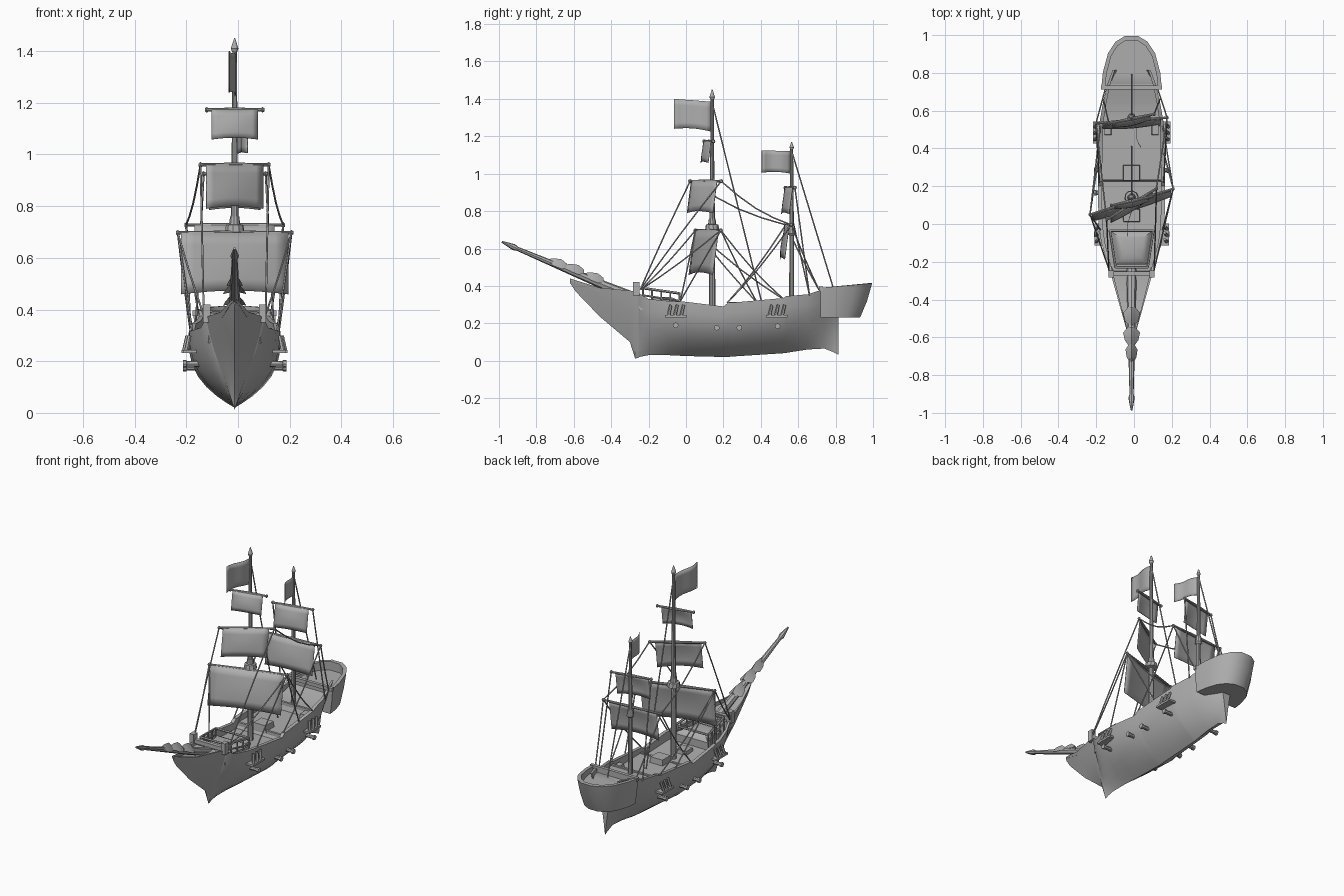
import bpy
import math
from mathutils import Vector

cube = bpy.data.objects.get("Cube")
if cube:
    bpy.data.objects.remove(cube)

CX = -0.013  # the ship's centreline
grey = bpy.data.materials.new("plain grey")
grey.use_nodes = True
grey.diffuse_color = (0.42, 0.42, 0.42, 1)
grey.node_tree.nodes["Principled BSDF"].inputs["Base Color"].default_value = (0.42, 0.42, 0.42, 1)
parts = []


def make(name, verts, faces):
    me = bpy.data.meshes.new(name)
    me.from_pydata([tuple(v) for v in verts], [], faces)
    me.materials.append(grey)
    ob = bpy.data.objects.new(name, me)
    ob.location.x = CX
    bpy.context.collection.objects.link(ob)
    parts.append(ob)
    return ob


def loft(name, rings):
    """Join closed rings of equal length and cap both ends."""
    n = len(rings[0])
    faces = [(i * n + j, i * n + (j + 1) % n, (i + 1) * n + (j + 1) % n, (i + 1) * n + j)
             for i in range(len(rings) - 1) for j in range(n)]
    last = (len(rings) - 1) * n
    faces += [tuple(reversed(range(n))), tuple(range(last, last + n))]
    return make(name, [p for r in rings for p in r], faces)


def tube(name, points, radii, sides=8):
    """Round bar through points, with one radius for each point."""
    pts = [Vector(p) for p in points]
    d = (pts[-1] - pts[0]).normalized()
    side = d.orthogonal().normalized()
    up = d.cross(side)
    angles = [2 * math.pi * k / sides for k in range(sides)]
    return loft(name, [[p + r * (math.cos(a) * side + math.sin(a) * up) for a in angles]
                       for p, r in zip(pts, radii)])


def box(name, centre, size, taper=1.0):
    x, y, z = centre
    a, b, c = (s / 2 for s in size)
    corners = ((-1, -1), (1, -1), (1, 1), (-1, 1))
    return loft(name, [[(x + i * a * t, y + j * b * t, z + k * c) for i, j in corners]
                       for k, t in ((-1, 1), (1, taper))])


def rope(a, b, sag=0.0):
    a, b = Vector(a), Vector(b)
    pts = [a.lerp(b, t / 4) - Vector((0, 0, sag * math.sin(math.pi * t / 4))) for t in range(5)]
    tube("rope", pts, [0.004] * 5, 5)


def cloth(name, left, right, drop, forward=0.0, belly=0.0, wave=0.0, nu=8, nv=5):
    """Sheet hung from the line left-right, with a belly and a side wave."""
    left, right = Vector(left), Vector(right)
    verts = []
    for j in range(nv + 1):
        for i in range(nu + 1):
            u, v = i / nu, j / nv
            p = left.lerp(right, u)
            p.z -= drop * v * (1 - 0.06 * math.sin(math.pi * u))
            p.y -= forward * v + belly * math.sin(math.pi * u) * math.sin(math.pi * v * 0.8)
            p.x += wave * math.sin(2 * math.pi * u)
            verts.append(p)
    w = nu + 1
    ob = make(name, verts, [(j * w + i, j * w + i + 1, (j + 1) * w + i + 1, (j + 1) * w + i)
                            for j in range(nv) for i in range(nu)])
    mod = ob.modifiers.new("thickness", "SOLIDIFY")
    mod.thickness = 0.003
    mod.offset = 0


# Hull: y, half width, rail height, keel height, fullness, deck height
stations = [
    (-.62, .006, .44, .415, 1, .43), (-.59, .018, .43, .37, 1, .42),
    (-.46, .055, .39, .235, 1, .37), (-.30, .10, .375, .10, 1.3, .35),
    (-.272, .108, .37, .012, 1.1, .35), (-.255, .112, .37, .015, 1.2, .35),
    (-.25, .115, .36, .02, 1.3, .27), (-.2, .13, .33, .03, 1.7, .27),
    (-.1, .16, .32, .03, 2.3, .27), (0, .175, .315, .025, 2.6, .26),
    (.2, .178, .29, .02, 2.7, .25), (.225, .178, .31, .02, 2.7, .25),
    (.24, .178, .31, .022, 2.7, .28), (.52, .172, .335, .04, 2.6, .28),
    (.535, .17, .345, .042, 2.5, .32), (.65, .15, .355, .06, 2.0, .32),
    (.74, .128, .385, .065, 1.2, .36), (.79, .11, .39, .045, .6, .36),
    (.815, .10, .39, .032, .4, .36)]
heights = [1, .8, .62, .45, .3, .17, .07]
rings = []
for y, w, top, keel, n, deck in stations:
    side = [(w * (1 - (1 - h) ** n), keel + (top - keel) * h) for h in heights]
    inner = w * 0.88
    ring = [(-x, y, z) for x, z in side] + [(0, y, keel)] + [(x, y, z) for x, z in reversed(side)]
    ring += [(inner, y, top), (inner, y, deck), (-inner, y, deck), (-inner, y, top)]
    rings.append(ring)
loft("hull", rings)

# Stern castle with raised wall and floor
half = [(.16, .72), (.152, .80), (.125, .90), (.085, .96), (.035, .99)]
plan = half + [(-x, y) for x, y in reversed(half)]


def castle_ring(sx, sy, z, rise):
    return [(x * sx, .72 + (y - .72) * sy + (.012 if sx < .9 and y < .73 else 0),
             z + rise * (y - .72)) for x, y in plan]


loft("stern_castle", [castle_ring(.9, .78, .23, 0), castle_ring(.97, .92, .32, 0),
                      castle_ring(1, 1.02, .39, .09), castle_ring(.87, .93, .39, .09),
                      castle_ring(.87, .93, .36, 0)])
box("castle_beam", (0, .722, .385), (.325, .02, .022))

# Bowsprit with furled headsails
tube("bowsprit", [(0, -.24, .325), (0, -.46, .412), (0, -.90, .598), (0, -.92, .607), (0, -.985, .636)],
     [.027, .023, .011, .017, .005])
for y, z, w in ((-.49, .445, .045), (-.595, .49, .045), (-.685, .52, .032)):
    loft("furled_headsail", [[(-w * f, y + d, z - .03 * f + t), (0, y + d, z + .022 * f + t),
                              (w * f, y + d, z - .03 * f + t), (0, y + d, z + .005 * f + t)]
                             for d, f, t in ((-.055, .25, .018), (-.02, .8, .01), (.02, 1, 0), (.05, .4, -.012))])

# Bow beam and posts
box("bow_beam", (0, -.262, .375), (.23, .022, .025))
for s in (-1, 1):
    box("bow_post", (s * .108, -.265, .385), (.028, .035, .07))

# Masts with top platform and finials
tube("main_mast", [(0, .14, z) for z in (.24, .72, .95, 1.38, 1.395, 1.41, 1.45)],
     [.017, .016, .012, .009, .009, .015, .002], 10)
tube("main_top", [(0, .14, z) for z in (.695, .70, .728, .73, .76)], [.02, .038, .034, .022, .018], 10)
tube("mizzen_mast", [(0, .565, z) for z in (.28, .72, 1.12, 1.13, 1.14, 1.17)],
     [.014, .012, .008, .008, .012, .002], 10)
tube("mizzen_top", [(0, .565, z) for z in (.67, .68, .72)], [.014, .022, .016], 10)

# Yards and sails: y, z, half length, yaw offset, sail half width, drop
yards = {
    "main_lower": (.118, .697, .22, .068, .208, .238),
    "main_middle": (.105, .96, .132, .083, .11, .17),
    "main_upper": (.122, 1.173, .108, .024, .09, .115),
    "mizzen_lower": (.548, .727, .188, .015, .155, .185),
    "mizzen_middle": (.557, .925, .12, .025, .10, .14)}
ends = {}
for name, (y, z, length, yaw, width, drop) in yards.items():
    a, b = ((s * length, y + s * yaw, z) for s in (-1, 1))
    ends[name] = {-1: a, 1: b}
    tube(name + "_yard", [a, (0, y, z), b], [.006, .009, .006])
    for s in (-1, 1):
        x, ey, ez = ends[name][s]
        tube(name + "_yard_knob", [(x - .007, ey, ez), (x, ey, ez), (x + .007, ey, ez)], [.006, .011, .006])
    k = width / length
    cloth(name + "_sail", (-width, y - yaw * k - .008, z), (width, y + yaw * k - .008, z),
          drop, drop * .13, .015)

# Flags
cloth("main_flag", (0, .135, 1.385), (-.02, -.065, 1.40), .16, wave=.008)
cloth("mizzen_flag", (0, .562, 1.12), (.05, .405, 1.125), .12, wave=.008)

# Rigging
rope((0, .14, 1.38), (0, .41, .29))
rope((0, .565, 1.12), (0, .79, .38))
for s in (-1, 1):
    low, mid = ends["main_lower"][s], ends["main_middle"][s]
    mlow, mmid = ends["mizzen_lower"][s], ends["mizzen_middle"][s]
    for a, b, sag in ((low, (s * .12, -.24, .38), .01), (mid, (s * .12, -.245, .38), -.01),
                      (mid, mlow, .03), (low, (s * .165, .52, .33), .02),
                      (low, (s * .17, .38, .31), .01), (low, (s * .165, -.03, .32), 0),
                      (mlow, (s * .14, .71, .38), .01), (mmid, (s * .15, .66, .35), 0),
                      (mlow, (s * .17, .22, .31), .02)):
        rope(a, b, sag)

# Shroud shelves with leaning posts, and guns along each side
for s in (-1, 1):
    for y in (-.055, .485):
        x = s * (.172 if y < 0 else .18)
        box("shroud_shelf", (x, y, .238), (.05, .115, .012))
        for k in (-1, 0, 1):
            py = y + k * .034
            tube("shroud_post", [(x + s * .015, py - .005, .24), (x + s * .003, py + .008, .298)], [.009, .008], 6)
    for y, z in ((-.055, .19), (.165, .176), (.285, .176), (.49, .185)):
        tube("gun", [(s * .12, y, z), (s * .185, y, z), (s * .187, y, z), (s * .2, y, z)],
             [.012, .011, .015, .015])
    # Deck chests and side rail of the foredeck
    box("deck_chest", (s * .125, .5, .297), (.038, .06, .04), .9)
    front, back = (s * .085, -.23, .388), (s * .115, -.035, .36)
    tube("foredeck_rail", [front, back], [.007, .007], 6)
    tube("foredeck_low_rail", [(front[0], front[1], .35), (back[0], back[1], .32)], [.005, .005], 6)
    for k in range(5):
        p = Vector(front).lerp(Vector(back), k / 4)
        tube("rail_post", [p, (p.x, p.y, .27)], [.005, .005], 6)
for x, y, z in ((.085, -.23, .388), (.115, -.035, .36)):
    tube("foredeck_cross_rail", [(-x, y, z), (x, y, z)], [.007, .007], 6)

# Domed cabin roof and hatches
dome = [(-.08, -.215), (.08, -.215), (.112, -.035), (-.112, -.035)]
loft("cabin_roof", [[(x * f, -.12 + (y + .12) * f, z) for x, y in dome]
                    for z, f in ((.26, 1), (.31, 1), (.326, .85), (.336, .6), (.34, .3))])
box("main_hatch", (0, .27, .295), (.09, .085, .04), .92)
box("waist_hatch", (0, .045, .265), (.09, .07, .03), .92)
box("deck_step", (0, .24, .276), (.31, .014, .02))
box("quarter_step", (0, .535, .318), (.29, .014, .02))

# Consistent outward faces and smooth shading with sharp edges kept
bpy.ops.object.select_all(action="DESELECT")
for ob in parts:
    ob.select_set(True)
bpy.context.view_layer.objects.active = parts[0]
bpy.ops.object.mode_set(mode="EDIT")
bpy.ops.mesh.select_all(action="SELECT")
bpy.ops.mesh.normals_make_consistent(inside=False)
bpy.ops.object.mode_set(mode="OBJECT")
bpy.ops.object.shade_smooth_by_angle(angle=math.radians(32))
